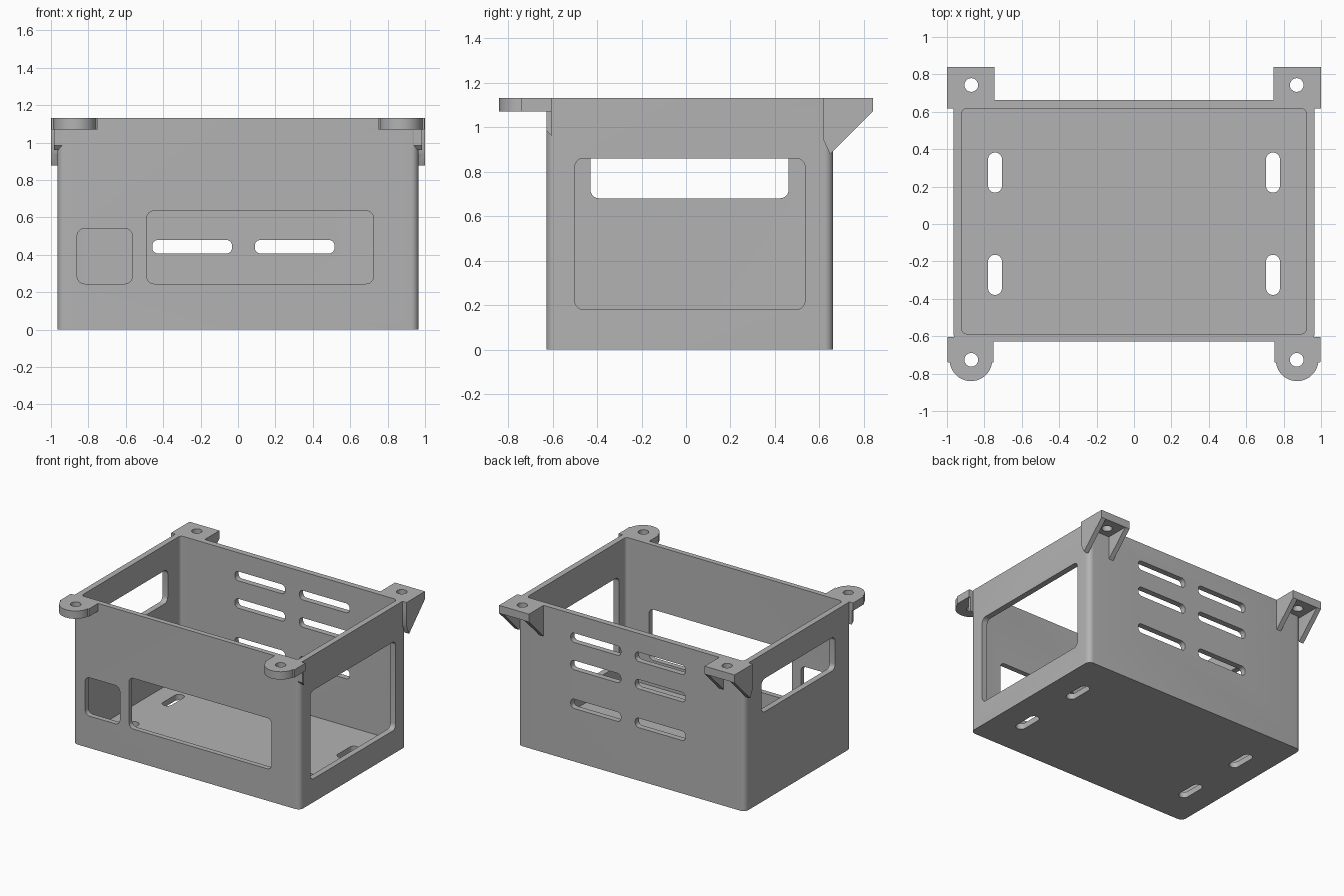
import bpy, bmesh
from math import sin, cos, pi, radians

if "Cube" in bpy.data.objects:
    bpy.data.objects.remove(bpy.data.objects["Cube"])

grey = bpy.data.materials.new("plain_grey")
grey.use_nodes = True
COLOUR = (0.45, 0.45, 0.45, 1)
grey.diffuse_color = COLOUR
grey.node_tree.nodes["Principled BSDF"].inputs["Base Color"].default_value = COLOUR


def arc(cx, cy, r, a0, a1, n=8):
    steps = [radians(a0 + (a1 - a0) * i / n) for i in range(n + 1)]
    return [(cx + r * cos(a), cy + r * sin(a)) for a in steps]


def rounded(u0, u1, v0, v1, r):
    return (arc(u1 - r, v0 + r, r, -90, 0) + arc(u1 - r, v1 - r, r, 0, 90)
            + arc(u0 + r, v1 - r, r, 90, 180) + arc(u0 + r, v0 + r, r, 180, 270))


def prism(name, outline, axis, lo, hi):
    """Extrude a 2D outline along an axis."""
    place = {"x": lambda u, v, w: (w, u, v),
             "y": lambda u, v, w: (u, w, v),
             "z": lambda u, v, w: (u, v, w)}[axis]
    bm = bmesh.new()
    low = [bm.verts.new(place(u, v, lo)) for u, v in outline]
    high = [bm.verts.new(place(u, v, hi)) for u, v in outline]
    bm.faces.new(low)
    bm.faces.new(high)
    n = len(outline)
    for i in range(n):
        j = (i + 1) % n
        bm.faces.new((low[i], low[j], high[j], high[i]))
    bmesh.ops.recalc_face_normals(bm, faces=bm.faces)
    mesh = bpy.data.meshes.new(name)
    bm.to_mesh(mesh)
    bm.free()
    mesh.materials.append(grey)
    ob = bpy.data.objects.new(name, mesh)
    bpy.context.collection.objects.link(ob)
    return ob


def select(ob):
    bpy.ops.object.select_all(action="DESELECT")
    ob.select_set(True)
    bpy.context.view_layer.objects.active = ob


def combine(ob, others, operation="DIFFERENCE"):
    """Apply booleans, then discard the tool objects."""
    select(ob)
    for other in others:
        mod = ob.modifiers.new("cut", "BOOLEAN")
        mod.operation = operation
        mod.solver = "EXACT"
        mod.object = other
        bpy.ops.object.modifier_apply(modifier=mod.name)
        bpy.data.objects.remove(other)


def finish(ob):
    select(ob)
    bpy.ops.object.shade_smooth_by_angle(angle=radians(30))


X, FRONT, BACK, TOP, WALL = 0.965, -0.627, 0.662, 1.13, 0.045


def shell(name, lo=0, hi=TOP):
    return prism(name, rounded(-X, X, FRONT, BACK, 0.04), "z", lo, hi)


# Open box
box = shell("enclosure_box")
cuts = [prism("cavity", rounded(-X + WALL, X - WALL, FRONT + WALL - 0.005, BACK - WALL, 0.025),
              "z", WALL, 2)]

# Front windows
for u0, u1, top in ((-0.86, -0.565, 0.54), (-0.488, 0.725, 0.635)):
    cuts.append(prism("front_window", rounded(u0, u1, 0.245, top, 0.04), "y", -0.8, -0.5))

# Side windows
cuts.append(prism("left_window", rounded(-0.5, 0.535, 0.18, 0.86, 0.04), "x", 0.85, 1.1))
cuts.append(prism("right_window", rounded(-0.43, 0.462, 0.68, 0.935, 0.04), "x", -1.1, -0.85))

# Back vents
for z in (0.443, 0.74, 0.95):
    for x in (-0.245, 0.303):
        cuts.append(prism("vent", rounded(x - 0.213, x + 0.213, z - 0.036, z + 0.036, 0.03),
                          "y", 0.5, 0.8))

# Floor mounting slots
for x in (-0.743, 0.743):
    for y in (-0.272, 0.275):
        cuts.append(prism("floor_slot", rounded(x - 0.037, x + 0.037, y - 0.107, y + 0.107, 0.036),
                          "z", -0.1, 0.2))
combine(box, cuts)
finish(box)


def mirrored(points, s):
    return [(s * x, y) for x, y in points]


for s, side in ((1, "left"), (-1, "right")):
    # Rounded front ear with a small wedge behind the corner
    outline = [(0.996, -0.605), (0.75, -0.605), (0.75, -0.739)]
    outline += arc(0.872, -0.726, 0.114, 187, 353, 24) + [(0.996, -0.739)]
    ear = prism(side + "_front_ear", mirrored(outline, s), "z", 1.07, TOP)
    rib = prism("rib", [(FRONT, 0.985), (-0.605, 0.96), (-0.605, 1.09), (FRONT, 1.09)],
                "x", *sorted((s * 0.94, s * 0.985)))
    combine(ear, [rib], "UNION")
    hole = prism("hole", arc(s * 0.87, -0.726, 0.037, 0, 337.5, 15), "z", 1, 1.2)
    combine(ear, [shell("envelope", -0.1, 1.3), hole])
    finish(ear)

    # Square back ear carried by two sloping gussets
    outline = mirrored([(0.746, 0.617), (1, 0.617), (1, 0.84), (0.746, 0.84)], s)
    ear = prism(side + "_back_ear", outline, "z", 1.07, TOP)
    gusset = [(0.617, 1.1), (0.84, 1.1), (0.84, 1.07), (0.648, 0.878), (0.617, 0.945)]
    ribs = [prism("gusset", gusset, "x", *sorted((s * a, s * (a + 0.038))))
            for a in (0.746, 0.962)]
    combine(ear, ribs, "UNION")
    hole = prism("hole", arc(s * 0.87, 0.743, 0.037, 0, 337.5, 15), "z", 1, 1.2)
    combine(ear, [shell("envelope", -0.1, 1.3), hole])
    finish(ear)
